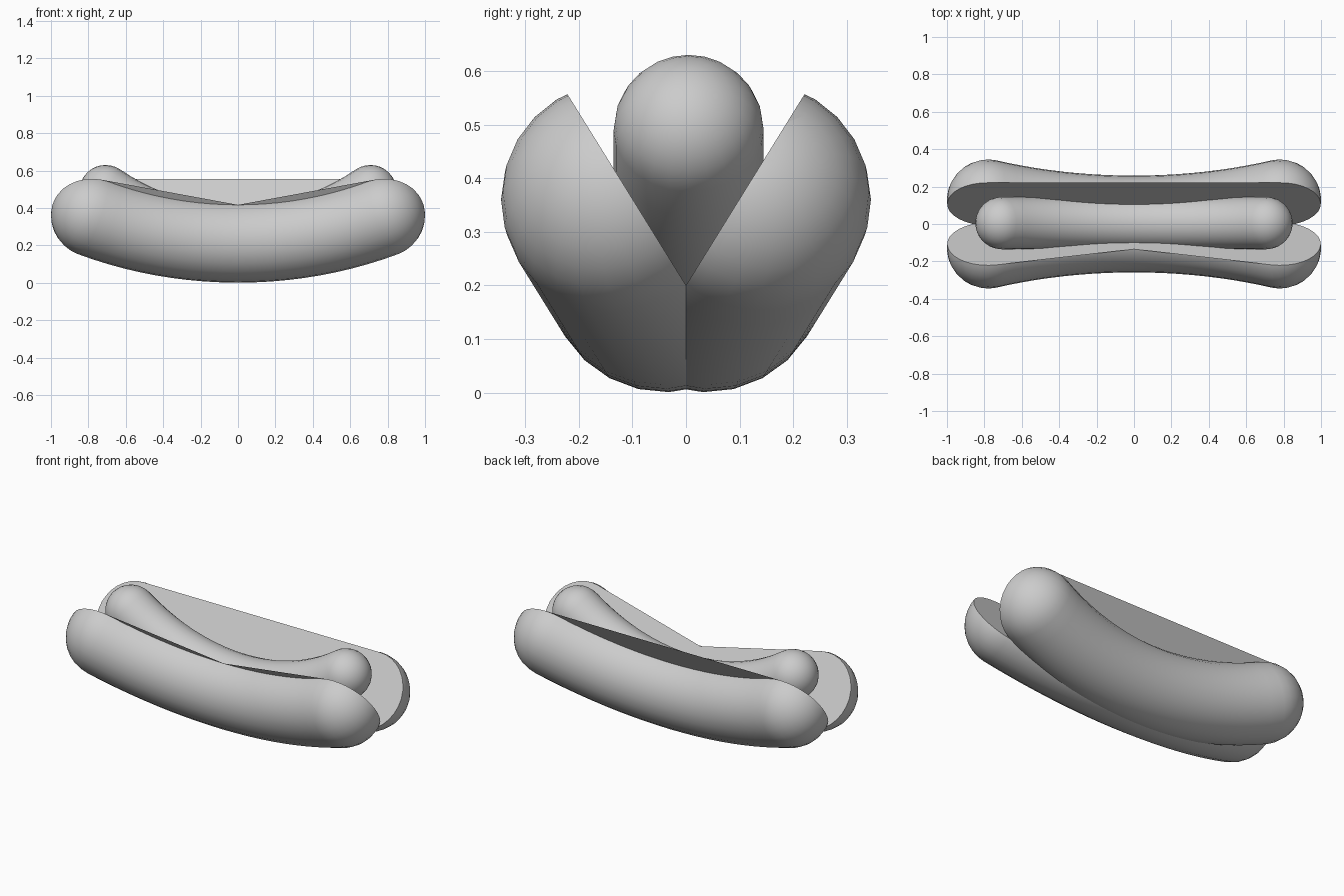
import bpy, bmesh, math
from mathutils import Vector, Matrix
from mathutils.geometry import convex_hull_2d

if "Cube" in bpy.data.objects:
    bpy.data.objects.remove(bpy.data.objects["Cube"])


def bent_capsule(half_len, sag, low, r, sides=24, steps=20, cap=8):
    """Round-ended sausage along x, arched in the x-y plane, lowest centre at y=low."""
    R = (half_len ** 2 + sag ** 2) / (2 * sag)
    a = math.asin(half_len / R)

    def on_path(t):
        return (Vector((R * math.sin(t), low + R * (1 - math.cos(t)), 0)),
                Vector((math.cos(t), math.sin(t), 0)))

    # stations: start dome, arc, end dome
    stations = []
    for i in range(cap):
        q = math.pi / 2 * (1 - i / cap)
        p, t = on_path(-a)
        stations.append((p - t * r * math.sin(q), t, r * math.cos(q)))
    for i in range(steps + 1):
        p, t = on_path(-a + 2 * a * i / steps)
        stations.append((p, t, r))
    for i in range(1, cap + 1):
        q = math.pi / 2 * i / cap
        p, t = on_path(a)
        stations.append((p + t * r * math.sin(q), t, r * math.cos(q)))

    bm = bmesh.new()
    rings = []
    for p, t, rad in stations:
        up = Vector((-t.y, t.x, 0))
        rings.append([bm.verts.new(p + rad * (up * math.cos(k) + Vector((0, 0, 1)) * math.sin(k)))
                      for k in (2 * math.pi * j / sides for j in range(sides))])
    for A, B in zip(rings, rings[1:]):
        for j in range(sides):
            k = (j + 1) % sides
            bm.faces.new((A[j], A[k], B[k], B[j]))
    bmesh.ops.remove_doubles(bm, verts=bm.verts[:], dist=1e-5)
    bmesh.ops.recalc_face_normals(bm, faces=bm.faces[:])
    return bm


def finish(bm, name):
    bmesh.ops.recalc_face_normals(bm, faces=bm.faces[:])
    me = bpy.data.meshes.new(name)
    bm.to_mesh(me)
    bm.free()
    ob = bpy.data.objects.new(name, me)
    bpy.context.collection.objects.link(ob)
    bpy.ops.object.select_all(action='DESELECT')
    ob.select_set(True)
    bpy.context.view_layer.objects.active = ob
    bpy.ops.object.shade_smooth_by_angle(angle=math.radians(35))
    return ob


def hull_face(bm, verts):
    idx = convex_hull_2d([(v.co.x, v.co.y) for v in verts])
    bm.faces.new([verts[i] for i in idx])


def bun_half(name, side, notched):
    bm = bent_capsule(0.78, 0.164, 0.038, 0.22)
    bmesh.ops.translate(bm, verts=bm.verts[:], vec=(0, 0, 0.022))
    # slice lengthwise and close with a flat cut face
    res = bmesh.ops.bisect_plane(bm, geom=bm.verts[:] + bm.edges[:] + bm.faces[:],
                                 plane_co=(0, 0, 0), plane_no=(0, 0, 1),
                                 clear_inner=True, dist=1e-5)
    rim = [g for g in res['geom_cut'] if isinstance(g, bmesh.types.BMVert)]
    if notched:
        hull_face(bm, [v for v in rim if v.co.x < 1e-4])
        hull_face(bm, [v for v in rim if v.co.x > -1e-4])
    else:
        hull_face(bm, rim)
    # lean the half outwards
    dy, dz = 0.527, 0.85
    bm.transform(Matrix(((1, 0, 0, 0),
                         (0, side * dy, side * dz, 0),
                         (0, dz, -dy, 0.2),
                         (0, 0, 0, 1))))
    return finish(bm, name)


# bun halves
bun_half("bun_back", 1, False)
bun_half("bun_front", -1, True)

# sausage
bm = bent_capsule(0.708, 0.22, 0.27, 0.14)
bm.transform(Matrix.Translation((0, 0.005, 0)) @ Matrix.Rotation(math.pi / 2, 4, 'X'))
finish(bm, "sausage")
